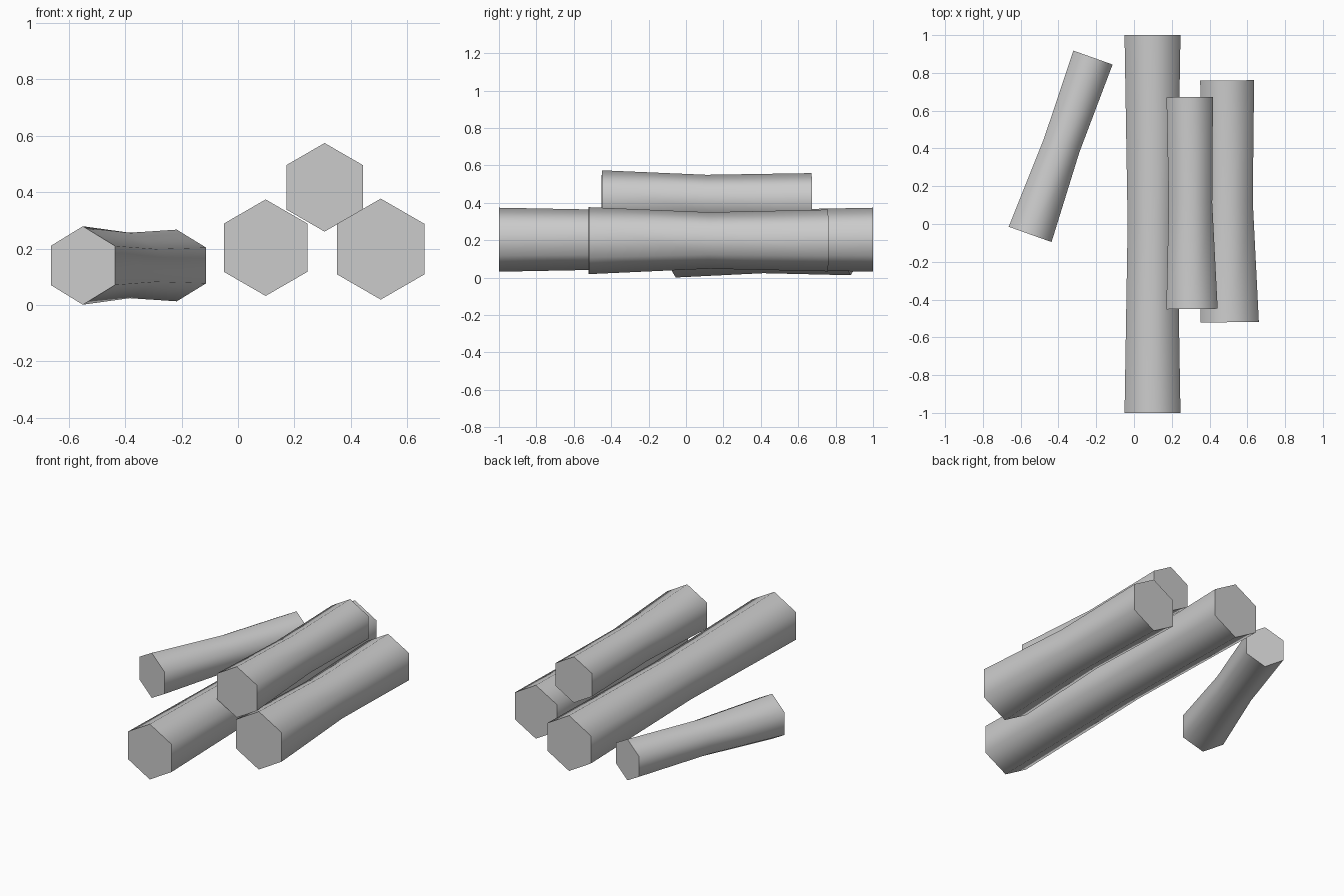
import bpy, bmesh, math
from mathutils import Vector

if "Cube" in bpy.data.objects:
    bpy.data.objects.remove(bpy.data.objects["Cube"])

UP = Vector((0, 0, 1))


def log(name, rings):
    """Six-sided log through rings of (centre, radius): front end, waist, back end."""
    axis = (Vector(rings[-1][0]) - Vector(rings[0][0])).normalized()
    side = axis.cross(UP).normalized()
    bm = bmesh.new()
    loops = []
    for centre, r in rings:
        loops.append([bm.verts.new(Vector(centre)
                                   + side * (r * math.sin(i * math.pi / 3))
                                   + UP * (r * math.cos(i * math.pi / 3)))
                      for i in range(6)])
    # smooth bark sides
    for a, b in zip(loops, loops[1:]):
        for i in range(6):
            j = (i + 1) % 6
            bm.faces.new((a[i], a[j], b[j], b[i])).smooth = True
    # flat sawn ends
    bm.faces.new(loops[0]).smooth = False
    bm.faces.new(loops[-1]).smooth = False
    bmesh.ops.recalc_face_normals(bm, faces=bm.faces)
    mesh = bpy.data.meshes.new(name)
    bm.to_mesh(mesh)
    bm.free()
    obj = bpy.data.objects.new(name, mesh)
    bpy.context.collection.objects.link(obj)
    return obj


# long log in the middle of the pile
log("long_log", [((0.098, -1.0, 0.203), 0.171),
                 ((0.098, 0.0, 0.203), 0.152),
                 ((0.098, 1.0, 0.203), 0.171)])

# medium log beside it
log("medium_log", [((0.506, -0.52, 0.198), 0.179),
                   ((0.498, 0.12, 0.199), 0.151),
                   ((0.493, 0.76, 0.199), 0.165)])

# short log resting on top of both
log("top_log", [((0.307, -0.45, 0.417), 0.157),
                ((0.299, 0.11, 0.417), 0.133),
                ((0.295, 0.672, 0.417), 0.142)])

# loose log lying at an angle on the ground
log("loose_log", [((-0.550, -0.055, 0.140), 0.139),
                  ((-0.384, 0.413, 0.140), 0.116),
                  ((-0.217, 0.881, 0.140), 0.127)])
